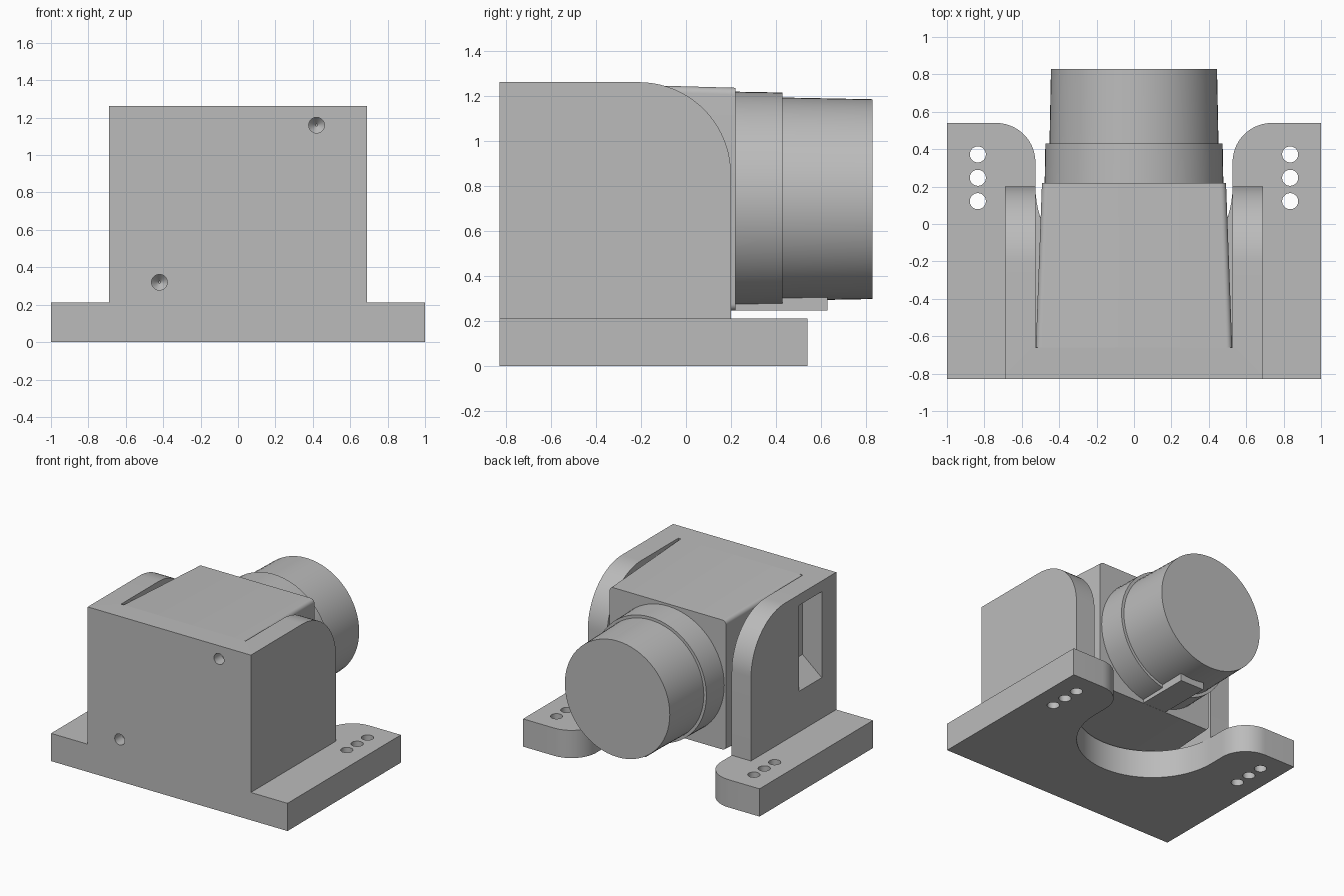
import bpy, bmesh
from math import sin, cos, pi, radians
from mathutils import Matrix, Vector

cube = bpy.data.objects.get("Cube")
if cube:
    bpy.data.objects.remove(cube, do_unlink=True)

grey = bpy.data.materials.new("plain grey")
grey.use_nodes = True
grey.diffuse_color = (0.5, 0.5, 0.5, 1)
grey.node_tree.nodes["Principled BSDF"].inputs["Base Color"].default_value = (0.5, 0.5, 0.5, 1)


def finish(name, bm):
    bmesh.ops.recalc_face_normals(bm, faces=bm.faces)
    mesh = bpy.data.meshes.new(name)
    bm.to_mesh(mesh)
    bm.free()
    mesh.materials.append(grey)
    ob = bpy.data.objects.new(name, mesh)
    bpy.context.collection.objects.link(ob)
    return ob


def activate(ob):
    bpy.ops.object.select_all(action='DESELECT')
    ob.select_set(True)
    bpy.context.view_layer.objects.active = ob


def prism(name, points, axis, low, high):
    """Extrude a 2D outline along x, y or z."""
    place = {'x': lambda a, b: (low, a, b),
             'y': lambda a, b: (a, low, b),
             'z': lambda a, b: (a, b, low)}[axis]
    bm = bmesh.new()
    face = bm.faces.new([bm.verts.new(place(a, b)) for a, b in points])
    new = bmesh.ops.extrude_face_region(bm, geom=[face])['geom']
    shift = Vector([(high - low) * (axis == k) for k in 'xyz'])
    bmesh.ops.translate(bm, vec=shift, verts=[v for v in new if isinstance(v, bmesh.types.BMVert)])
    return finish(name, bm)


def rect(a0, a1, b0, b1):
    return [(a0, b0), (a1, b0), (a1, b1), (a0, b1)]


def arc(cx, cy, r, start, end, steps):
    angles = [radians(start + (end - start) * i / steps) for i in range(steps + 1)]
    return [(cx + r * cos(t), cy + r * sin(t)) for t in angles]


def lathe(name, profile, centre, axis, sides=64):
    """Closed turned part: profile is (radius, distance along axis)."""
    turn = Matrix.Rotation(-pi / 2, 4, 'X') if axis == 'y' else Matrix()
    bm = bmesh.new()
    rings = [[bm.verts.new((x, y, d)) for x, y in arc(0, 0, r, 0, 360 - 360 / sides, sides - 1)]
             for r, d in profile]
    for lower, upper in zip(rings, rings[1:]):
        for i in range(sides):
            j = (i + 1) % sides
            bm.faces.new((lower[i], lower[j], upper[j], upper[i]))
    bm.faces.new(rings[0])
    bm.faces.new(rings[-1])
    bm.transform(Matrix.Translation(centre) @ turn)
    return finish(name, bm)


def cut(ob, cutter):
    cutter.hide_render = True
    activate(ob)
    mod = ob.modifiers.new("cut", 'BOOLEAN')
    mod.operation, mod.solver, mod.object = 'DIFFERENCE', 'EXACT', cutter
    bpy.ops.object.modifier_apply(modifier=mod.name)
    bpy.data.objects.remove(cutter, do_unlink=True)


def smooth(ob):
    activate(ob)
    bpy.ops.object.shade_smooth_by_angle(angle=radians(30))


FRONT, TOP, PLATE, INNER, OUTER = -0.83, 1.262, 0.212, 0.527, 0.69
MID = 0.742

# Base plate with two rounded arms and a round bay between them
half = [(1, FRONT), (1, 0.54)] + arc(INNER + 0.21, 0.33, 0.21, 90, 180, 14)
bay = arc(0, 0.2, INNER, 0, -180, 40)
outline = half + bay + [(-x, y) for x, y in reversed(half)]
base = prism("base_plate", outline, 'z', 0, PLATE)
for side in (-1, 1):
    for y in (0.122, 0.247, 0.372):
        cut(base, lathe("hole_cutter", [(0.043, -0.1), (0.043, 0.4)], (side * 0.835, y, 0), 'z', 32))
smooth(base)

# Bracket: front wall and two cheeks with a rounded upper back corner
cheek = [(FRONT, PLATE), (0.2, PLATE)] + arc(-0.21, TOP - 0.41, 0.41, 0, 90, 20) + [(FRONT, TOP)]
bracket = prism("bracket", cheek, 'x', -OUTER, OUTER)
cut(bracket, prism("bay_cutter", rect(-INNER, INNER, -0.66, 0.5), 'z', 0.1, 1.5))

# Side window with a sloping sill, right cheek only
window = [(-0.79, 0.44), (-0.5, 0.68), (-0.5, 1.18), (-0.79, 1.18)]
cut(bracket, prism("window_cutter", window, 'y', -0.655, -0.38))

# Screw holes in the front wall
for x, z in ((0.42, 1.16), (-0.42, 0.32)):
    cut(bracket, lathe("screw_cutter", [(0.042, -0.05), (0.042, 0.09), (0.006, 0.13)],
                       (x, FRONT, z), 'y', 32))
smooth(bracket)

# Tapered housing with softly rounded long edges
bm = bmesh.new()
loops = []
for y, w, h in ((-0.66, 0.525, 0.52), (0.22, 0.492, 0.495)):
    r = 0.03
    pts = []
    for sx, sz, start in ((1, 1, 0), (-1, 1, 90), (-1, -1, 180), (1, -1, 270)):
        pts += arc(sx * (w - r), MID + sz * (h - r), r, start, start + 90, 6)
    loops.append([bm.verts.new((x, y, z)) for x, z in pts])
    bm.faces.new(loops[-1])
count = len(loops[0])
for i in range(count):
    j = (i + 1) % count
    bm.faces.new((loops[0][i], loops[0][j], loops[1][j], loops[1][i]))
smooth(finish("housing", bm))

# Collar and barrel at the back
smooth(lathe("collar", [(0.478, 0.21), (0.474, 0.43)], (0, 0, MID), 'y'))
smooth(lathe("barrel", [(0.452, 0.42), (0.444, 0.83)], (0, 0, MID), 'y'))

# Small tongue under the barrel
prism("tongue", rect(-0.1, 0.1, 0.248, 0.305), 'y', 0.21, 0.63)
